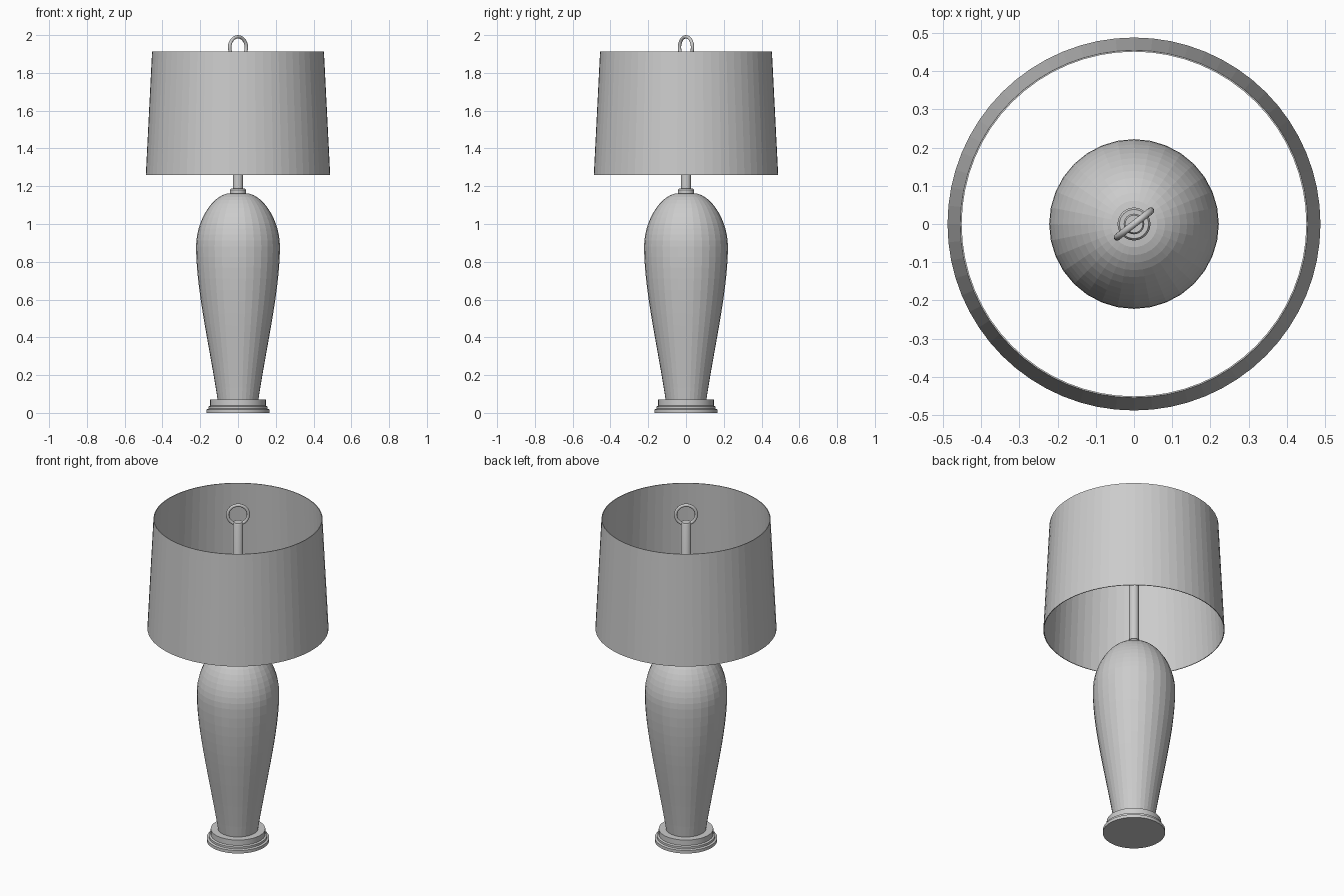
import bpy, bmesh, math
from mathutils import Vector
from mathutils.geometry import interpolate_bezier

cube = bpy.data.objects.get("Cube")
if cube:
    bpy.data.objects.remove(cube, do_unlink=True)

grey = bpy.data.materials.new("plain_grey")
grey.use_nodes = True
grey.diffuse_color = (0.6, 0.6, 0.6, 1)
grey.node_tree.nodes["Principled BSDF"].inputs["Base Color"].default_value = (0.6, 0.6, 0.6, 1)


def smooth(obj):
    bpy.ops.object.select_all(action="DESELECT")
    obj.select_set(True)
    bpy.context.view_layer.objects.active = obj
    bpy.ops.object.shade_smooth_by_angle(angle=math.radians(35))


def lathe(name, profile, sides, closed=False):
    """Turn a (radius, height) profile around the z axis."""
    bm = bmesh.new()
    verts = [bm.verts.new((r, 0, z)) for r, z in profile]
    edges = [bm.edges.new(pair) for pair in zip(verts, verts[1:])]
    if closed:
        edges.append(bm.edges.new((verts[-1], verts[0])))
    bmesh.ops.spin(bm, geom=verts + edges, axis=(0, 0, 1), cent=(0, 0, 0),
                   angle=math.tau, steps=sides)
    bmesh.ops.remove_doubles(bm, verts=bm.verts, dist=0.0002)
    bmesh.ops.recalc_face_normals(bm, faces=bm.faces)
    mesh = bpy.data.meshes.new(name)
    bm.to_mesh(mesh)
    bm.free()
    mesh.materials.append(grey)
    obj = bpy.data.objects.new(name, mesh)
    bpy.context.collection.objects.link(obj)
    return obj


def bezier(points, steps):
    return [(p.x, p.y) for p in interpolate_bezier(*map(Vector, points), steps)]


# Stepped round foot
smooth(lathe("foot", [(0, 0), (0.168, 0), (0.168, 0.018), (0.157, 0.022), (0.157, 0.034),
                      (0.147, 0.038), (0.147, 0.07), (0, 0.07)], 48))

# Vase body: slender taper up to a rounded shoulder
lower = bezier([(0.108, 0.07), (0.15, 0.35), (0.222, 0.65), (0.222, 0.88)], 14)
upper = bezier([(0.222, 0.88), (0.222, 1.02), (0.13, 1.163), (0.04, 1.163)], 14)
lathe("body", [(0, 0.07)] + lower + upper[1:] + [(0, 1.163)], 32)

# Collar and pole
smooth(lathe("collar", [(0, 1.16), (0.043, 1.16), (0.043, 1.18), (0.038, 1.187), (0, 1.187)], 32))
smooth(lathe("pole", [(0, 1.18), (0.027, 1.18), (0.027, 1.885), (0.023, 1.892), (0, 1.892)], 24))

# Thin tapered drum shade, open at both ends
lathe("shade", [(0.488, 1.26), (0.455, 1.912), (0.451, 1.912), (0.484, 1.26)], 64, closed=True)

# Ring finial, turned to the diagonal
bpy.ops.mesh.primitive_torus_add(major_radius=0.056, minor_radius=0.009, major_segments=32,
                                 minor_segments=12, location=(0, 0, 1.935),
                                 rotation=(math.pi / 2, 0, math.radians(38)))
ring = bpy.context.object
ring.name = "finial_ring"
ring.data.materials.append(grey)
smooth(ring)
